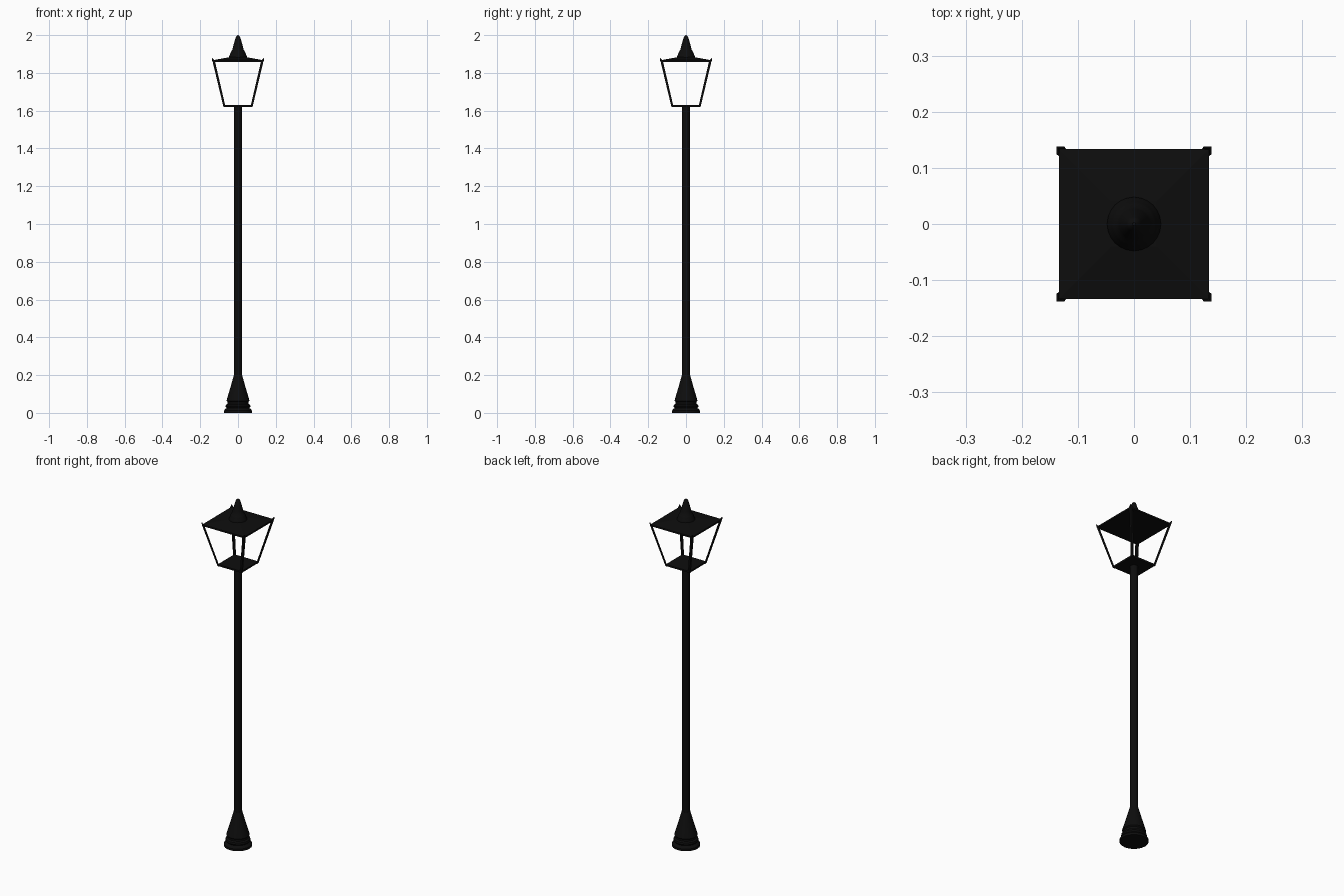
import bpy, bmesh, math
from mathutils import Matrix

if "Cube" in bpy.data.objects:
    bpy.data.objects.remove(bpy.data.objects["Cube"])

black = bpy.data.materials.new("black_iron")
black.diffuse_color = (0.004, 0.004, 0.004, 1)
black.use_nodes = True
black.node_tree.nodes["Principled BSDF"].inputs["Base Color"].default_value = black.diffuse_color


def finish(name, bm, smooth=False):
    bmesh.ops.recalc_face_normals(bm, faces=bm.faces)
    me = bpy.data.meshes.new(name)
    bm.to_mesh(me)
    bm.free()
    me.materials.append(black)
    ob = bpy.data.objects.new(name, me)
    bpy.context.collection.objects.link(ob)
    if smooth:
        bpy.ops.object.select_all(action='DESELECT')
        ob.select_set(True)
        bpy.context.view_layer.objects.active = ob
        bpy.ops.object.shade_smooth_by_angle(angle=math.radians(35))
    return ob


def loft(bm, rings):
    """Skin a list of vertex rings and cap both ends."""
    rings = [[bm.verts.new(p) for p in r] for r in rings]
    n = len(rings[0])
    for a, b in zip(rings, rings[1:]):
        for i in range(n):
            j = (i + 1) % n
            bm.faces.new((a[i], a[j], b[j], b[i]))
    bm.faces.new(rings[0][::-1])
    bm.faces.new(rings[-1])


def turned(name, profile, sides=24):
    bm = bmesh.new()
    ang = [2 * math.pi * i / sides for i in range(sides)]
    loft(bm, [[(r * math.cos(a), r * math.sin(a), z) for a in ang] for r, z in profile])
    return finish(name, bm, True)


def square(name, profile):
    bm = bmesh.new()
    loft(bm, [[(-h, -h, z), (h, -h, z), (h, h, z), (-h, h, z)] for h, z in profile])
    return finish(name, bm)


# Turned foot with stepped mouldings
turned("base", [(0.074, 0), (0.074, 0.012), (0.068, 0.02), (0.060, 0.025),
                (0.066, 0.033), (0.064, 0.043), (0.055, 0.048), (0.055, 0.058),
                (0.061, 0.064), (0.058, 0.075), (0.040, 0.135), (0.022, 0.2)])
# Post
turned("post", [(0.021, 0.195), (0.021, 1.625)])

# Lantern floor and roof
square("lantern_floor", [(0.075, 1.62), (0.076, 1.63)])
square("roof", [(0.134, 1.858), (0.134, 1.867), (0.04, 1.884)])

# Corner bars: angle section, ending in a pointed horn above the roof edge
bm = bmesh.new()


def section(c, w, t, z, z_tip):
    return [(c, c, z_tip), (c - w, c, z), (c - w, c - t, z),
            (c - t, c - t, z_tip), (c - t, c - w, z), (c, c - w, z)]


for k in range(4):
    rot = Matrix.Rotation(k * math.pi / 2, 3, 'Z')
    from_to = [section(0.077, 0.011, 0.003, 1.62, 1.62),
               section(0.135, 0.013, 0.003, 1.862, 1.862),
               section(0.138, 0.014, 0.003, 1.866, 1.879)]
    from mathutils import Vector
    loft(bm, [[rot @ Vector(p) for p in ring] for ring in from_to])
finish("corner_bars", bm)

# Finial
turned("finial", [(0.048, 1.872), (0.048, 1.886), (0.044, 1.893), (0.040, 1.905),
                  (0.036, 1.914), (0.030, 1.922), (0.027, 1.935), (0.019, 1.965),
                  (0.013, 1.985), (0.010, 1.993), (0.003, 2.0)])
